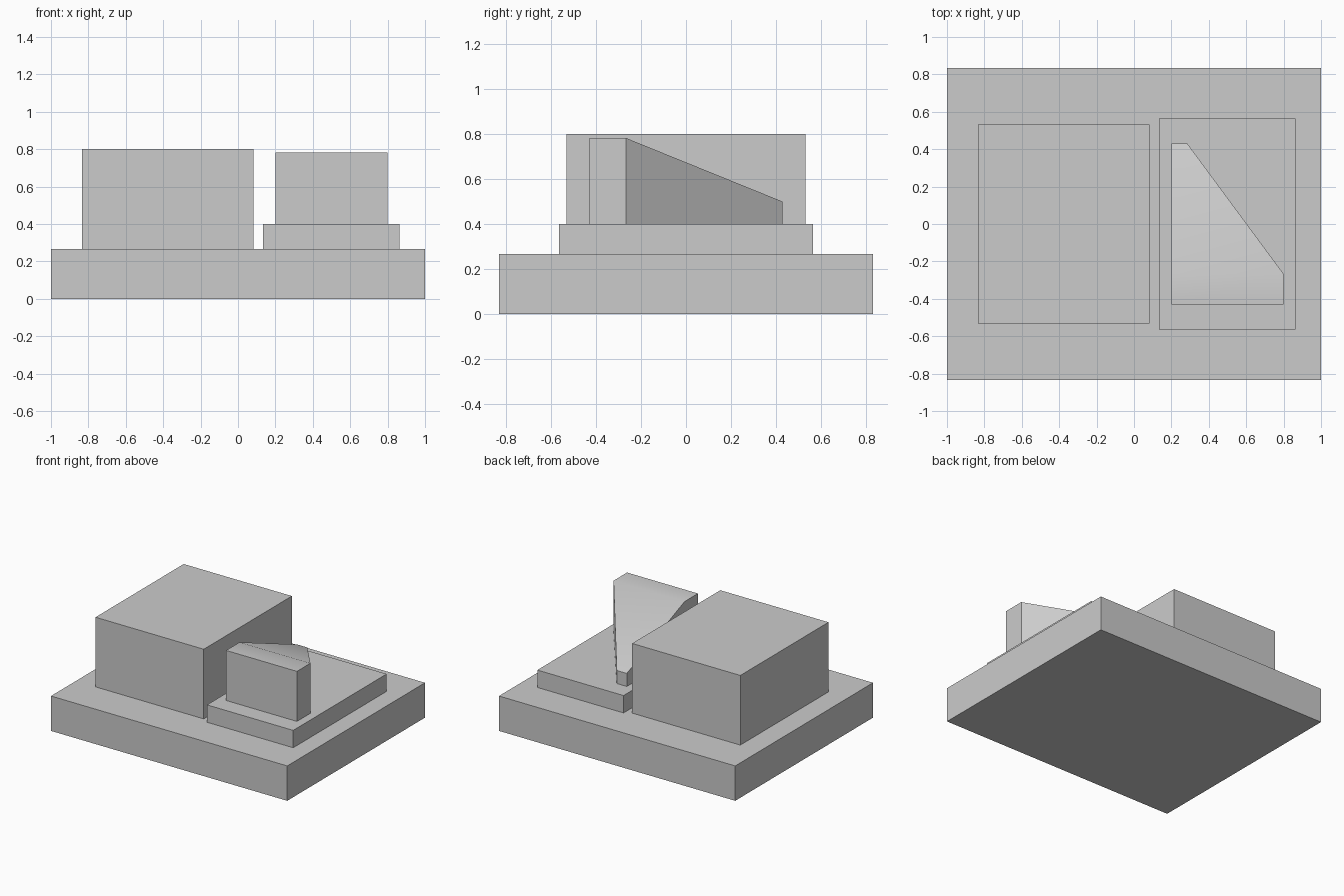
import bpy
import bmesh
import math

default = bpy.data.objects.get("Cube")
if default:
    bpy.data.objects.remove(default, do_unlink=True)

GREY = (0.6, 0.6, 0.6, 1)
grey = bpy.data.materials.new("plain_grey")
grey.use_nodes = True
grey.diffuse_color = GREY
grey.node_tree.nodes["Principled BSDF"].inputs["Base Color"].default_value = GREY


def finish(name, bm):
    bmesh.ops.recalc_face_normals(bm, faces=bm.faces)
    mesh = bpy.data.meshes.new(name)
    bm.to_mesh(mesh)
    bm.free()
    mesh.materials.append(grey)
    obj = bpy.data.objects.new(name, mesh)
    bpy.context.collection.objects.link(obj)
    return obj


def prism(outline, bottom, top):
    """Extrude an outline upward; return the bmesh and its top vertices."""
    bm = bmesh.new()
    face = bm.faces.new([bm.verts.new((x, y, bottom)) for x, y in outline])
    result = bmesh.ops.extrude_face_region(bm, geom=[face], use_keep_orig=True)
    tops = [g for g in result["geom"] if isinstance(g, bmesh.types.BMVert)]
    for v in tops:
        v.co.z = top
    return bm, tops


def block(name, x0, x1, half_y, bottom, top):
    outline = [(x0, -half_y), (x1, -half_y), (x1, half_y), (x0, half_y)]
    bm, _ = prism(outline, bottom, top)
    return finish(name, bm)


# Base slab, large block and low plinth
BASE_TOP, PLINTH_TOP = 0.267, 0.4
block("base_slab", -1, 1, 0.833, 0, BASE_TOP)
block("large_block", -0.833, 0.083, 0.533, BASE_TOP, 0.8)
block("low_plinth", 0.133, 0.863, 0.565, BASE_TOP, PLINTH_TOP)

# Wedge: flat ridge at the front, roof sloping down to a narrow back end
LEFT, RIGHT, NARROW = 0.2, 0.8, 0.285
FRONT, RIDGE, BACK = -0.43, -0.267, 0.43
footprint = [(LEFT, FRONT), (RIGHT, FRONT), (RIGHT, RIDGE),
             (NARROW, BACK), (LEFT, BACK), (LEFT, RIDGE)]
bm, tops = prism(footprint, PLINTH_TOP, 0.783)
fold = [v for v in tops if abs(v.co.y - RIDGE) < 0.001]
bmesh.ops.connect_verts(bm, verts=fold)
for v in tops:
    if v.co.y > 0:
        v.co.z = 0.5
wedge = finish("sloped_wedge", bm)

# Soften only the shallow fold between ridge and roof
bpy.ops.object.select_all(action="DESELECT")
wedge.select_set(True)
bpy.context.view_layer.objects.active = wedge
bpy.ops.object.shade_smooth_by_angle(angle=math.radians(30))
